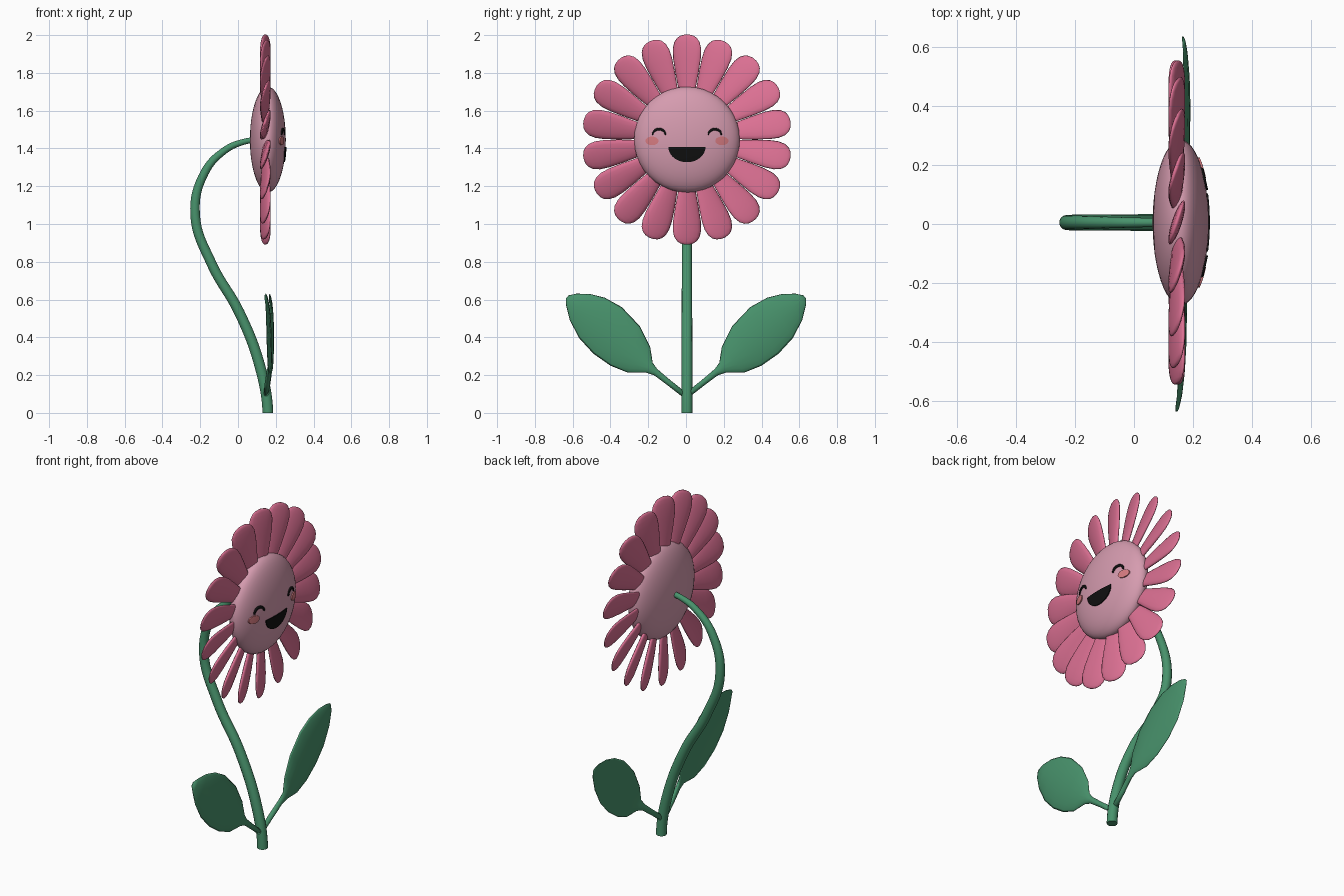
import bpy, bmesh
from math import sin, cos, pi, sqrt, radians
from mathutils import Matrix, Vector

if "Cube" in bpy.data.objects:
    bpy.data.objects.remove(bpy.data.objects["Cube"])

CY, CZ = 0.005, 1.447            # flower axis
HEAD = Vector((0.158, CY, CZ))
HR = (0.095, 0.28, 0.28)         # head radii


def material(name, rgb):
    m = bpy.data.materials.new(name)
    m.diffuse_color = (*rgb, 1)
    m.use_nodes = True
    m.node_tree.nodes["Principled BSDF"].inputs["Base Color"].default_value = m.diffuse_color
    return m


PINK = material("petal_pink", (0.71, 0.162, 0.29))
PALE = material("pale_pink", (0.67, 0.33, 0.43))
GREEN = material("leaf_green", (0.065, 0.29, 0.15))
BLACK = material("black", (0.005, 0.005, 0.005))
BLUSH = material("blush", (0.68, 0.2, 0.22))


def finish(name, bm, mat):
    bmesh.ops.recalc_face_normals(bm, faces=bm.faces)
    me = bpy.data.meshes.new(name)
    bm.to_mesh(me)
    bm.free()
    ob = bpy.data.objects.new(name, me)
    bpy.context.collection.objects.link(ob)
    me.materials.append(mat)
    me.polygons.foreach_set("use_smooth", [True] * len(me.polygons))
    return ob


def loft(bm, rings):
    """Skin a list of closed rings and cap both ends."""
    vs = [[bm.verts.new(p) for p in r] for r in rings]
    n = len(vs[0])
    for a, b in zip(vs, vs[1:]):
        for i in range(n):
            j = (i + 1) % n
            bm.faces.new((a[i], a[j], b[j], b[i]))
    bm.faces.new(vs[0])
    bm.faces.new(vs[-1])


# head: flattened ball facing +x, poles along x
bm = bmesh.new()
bmesh.ops.create_uvsphere(bm, u_segments=40, v_segments=24, radius=1,
                          matrix=Matrix.Translation(HEAD) @ Matrix.Diagonal((*HR, 1))
                          @ Matrix.Rotation(pi / 2, 4, 'Y'))
finish("flower_head", bm, PALE)

# petals: one lens-shaped loft, tilted and repeated around the head
PROFILE = [(0.2, 0.034, 0.012), (0.28, 0.05, 0.015), (0.36, 0.066, 0.017),
           (0.43, 0.077, 0.017), (0.48, 0.079, 0.016), (0.515, 0.071, 0.013),
           (0.538, 0.055, 0.010), (0.55, 0.036, 0.007), (0.556, 0.012, 0.003)]
COUNT, N = 18, 16
for k in range(COUNT):
    rot = (Matrix.Translation((0.145, CY, CZ))
           @ Matrix.Rotation(2 * pi * k / COUNT, 4, 'X')
           @ Matrix.Rotation(radians(-18), 4, 'Z'))
    bm = bmesh.new()
    loft(bm, [[rot @ Vector((t * sin(2 * pi * i / N), w * cos(2 * pi * i / N), r))
               for i in range(N)] for r, w, t in PROFILE])
    finish(f"petal_{k + 1}", bm, PINK)

# stem: tapering swept curve
PATH = [(0.158, 0, 0.029), (0.118, 0.24, 0.029), (0.008, 0.53, 0.028),
        (-0.14, 0.79, 0.027), (-0.227, 1.05, 0.026), (-0.178, 1.27, 0.023),
        (-0.07, 1.39, 0.019), (0.03, 1.435, 0.016), (0.11, 1.447, 0.015)]
cu = bpy.data.curves.new("stem", 'CURVE')
cu.dimensions = '3D'
cu.bevel_depth, cu.bevel_resolution, cu.resolution_u = 1, 5, 8
cu.use_fill_caps = True
sp = cu.splines.new('BEZIER')
sp.bezier_points.add(len(PATH) - 1)
for p, (x, z, r) in zip(sp.bezier_points, PATH):
    p.co, p.radius = (x, 0.005, z), r
    p.handle_left_type = p.handle_right_type = 'AUTO'
p = sp.bezier_points[0]
p.handle_left_type = p.handle_right_type = 'FREE'
p.handle_left, p.handle_right = (0.158, 0.005, -0.08), (0.156, 0.005, 0.08)
cu.materials.append(GREEN)
stem = bpy.data.objects.new("stem", cu)
bpy.context.collection.objects.link(stem)

# leaves: lower edge y,z / upper edge y,z / half thickness
LEAF = [(0.00, 0.07, -0.01, 0.10, 0.014), (0.10, 0.148, 0.085, 0.175, 0.014),
        (0.17, 0.20, 0.152, 0.232, 0.012), (0.215, 0.214, 0.176, 0.265, 0.009),
        (0.31, 0.214, 0.19, 0.35, 0.007), (0.40, 0.25, 0.245, 0.46, 0.006),
        (0.49, 0.313, 0.34, 0.56, 0.006), (0.565, 0.395, 0.43, 0.61, 0.006),
        (0.615, 0.49, 0.51, 0.63, 0.005), (0.635, 0.57, 0.58, 0.631, 0.004),
        (0.636, 0.605, 0.622, 0.622, 0.002)]
for side, tip, name in ((1, 0.165, "leaf_right"), (-1, 0.142, "leaf_left")):
    bm = bmesh.new()
    rings = []
    for k, (y0, z0, y1, z1, t) in enumerate(LEAF):
        u = k / (len(LEAF) - 1)
        x0 = 0.148 + (tip - 0.148) * u + 0.028 * sin(pi * u)
        width = sqrt((y1 - y0) ** 2 + (z1 - z0) ** 2)
        ring = []
        for i in range(16):
            a = 2 * pi * i / 16
            c = cos(a)
            f = (1 + c) / 2
            # edges cup gently away from the midrib
            x = x0 + t * sin(a) - 0.06 * width * c * c
            ring.append((x, side * (y0 + (y1 - y0) * f), z0 + (z1 - z0) * f))
        rings.append(ring)
    loft(bm, rings)
    finish(name, bm, GREEN)


def on_head(y, z, lift):
    """Point on the front of the head, y and z measured from its centre."""
    s = sqrt(max(0.0, 1 - (y / HR[1]) ** 2 - (z / HR[2]) ** 2))
    return (HEAD.x + HR[0] * s + lift, CY + y, CZ + z)


def patch(name, outline, centre, mat, lift):
    """Filled shape wrapped on the head, shrunk in rings to its centre."""
    bm = bmesh.new()
    cy, cz = centre
    rings = [[on_head(y, z, -0.004) for y, z in outline]]
    for s in (1, 0.75, 0.5, 0.25, 0.03):
        rings.append([on_head(cy + (y - cy) * s, cz + (z - cz) * s, lift) for y, z in outline])
    loft(bm, rings)
    finish(name, bm, mat).data.shade_flat()


# mouth: half disc with a straight top
mouth = [(0.098 * cos(a), -0.04 + 0.08 * sin(a))
         for a in (pi + pi * i / 20 for i in range(21))]
mouth += [(0.098 - 0.0196 * i, -0.04) for i in range(1, 10)]
patch("mouth", mouth, (0, -0.07), BLACK, 0.005)

for side, tag in ((1, "right"), (-1, "left")):
    # cheeks
    cy = side * 0.185
    patch("cheek_" + tag, [(cy + 0.035 * cos(pi * i / 12), -0.007 + 0.023 * sin(pi * i / 12))
                           for i in range(24)], (cy, -0.007), BLUSH, 0.006)
    # smiling eyes: thin arched strips
    bm = bmesh.new()
    rings = []
    for i in range(15):
        a = pi * i / 14
        w = 0.003 + 0.004 * sin(a)
        rings.append([on_head(side * 0.148 + (0.034 + d * w) * cos(a),
                              0.025 + (0.03 + d * w) * sin(a), lift)
                      for d, lift in ((-1, -0.003), (1, -0.003), (1, 0.006), (-1, 0.006))])
    loft(bm, rings)
    finish("eye_" + tag, bm, BLACK)
